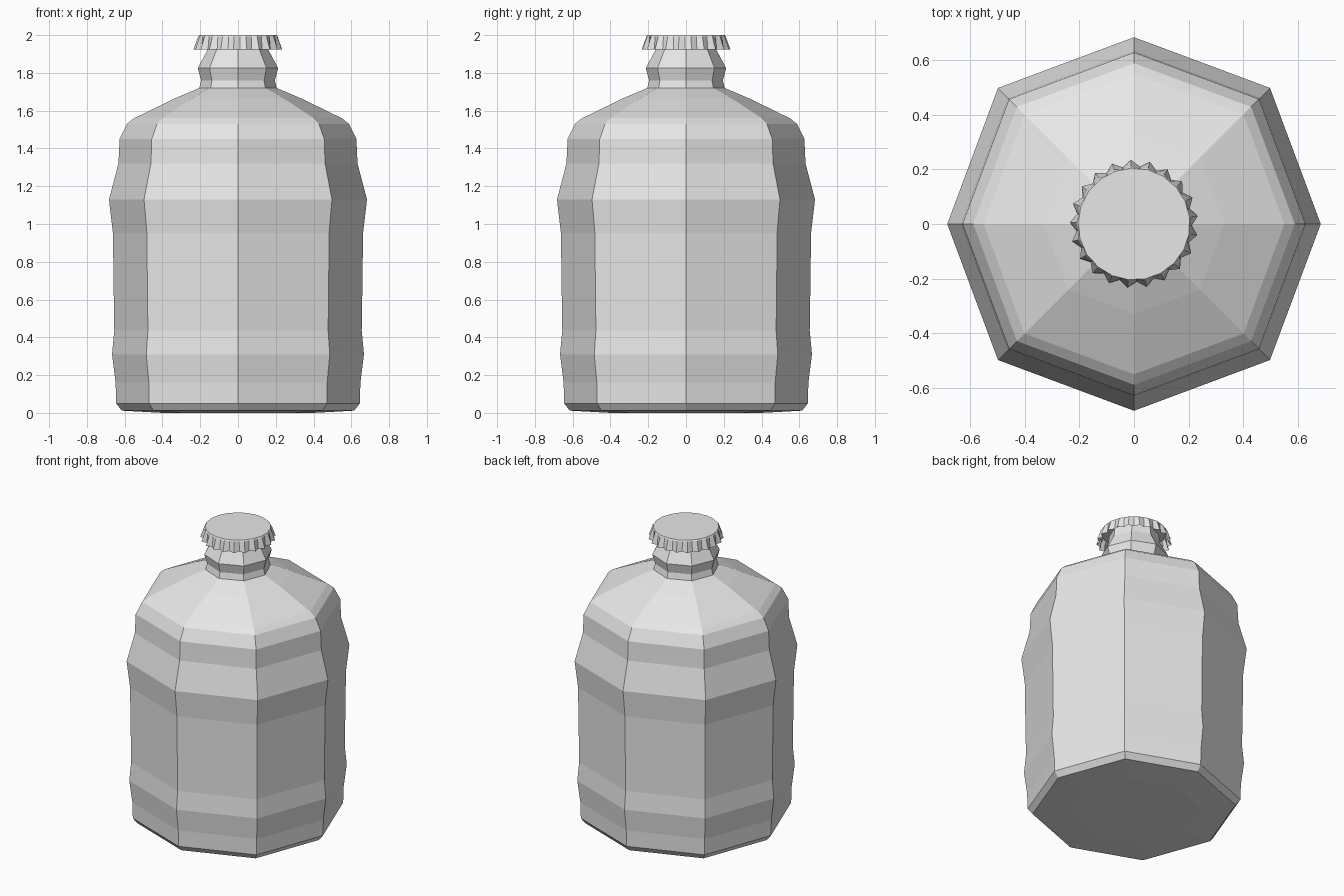
import bpy, bmesh, math

old = bpy.data.objects.get("Cube")
if old:
    bpy.data.objects.remove(old, do_unlink=True)

grey = bpy.data.materials.new("light_grey")
grey.use_nodes = True
grey.diffuse_color = (0.8, 0.8, 0.8, 1)
grey.node_tree.nodes["Principled BSDF"].inputs["Base Color"].default_value = (0.8, 0.8, 0.8, 1)


def lathe(name, profile, sides, ripple, close_bottom, phase=0.0):
    """Skin rings of (radius, z); odd corners are scaled by ripple(ring index)."""
    bm = bmesh.new()
    rings = []
    for k, (r, z) in enumerate(profile):
        ring = []
        for i in range(sides):
            a = phase + 2 * math.pi * i / sides
            s = r * (ripple(k) if i % 2 else 1)
            ring.append(bm.verts.new((s * math.cos(a), s * math.sin(a), z)))
        rings.append(ring)
    for low, high in zip(rings, rings[1:]):
        for i in range(sides):
            j = (i + 1) % sides
            bm.faces.new((low[i], low[j], high[j], high[i]))
    bm.faces.new(rings[-1])
    if close_bottom:
        bm.faces.new(rings[0][::-1])
    mesh = bpy.data.meshes.new(name)
    bm.to_mesh(mesh)
    bm.free()
    mesh.materials.append(grey)
    obj = bpy.data.objects.new(name, mesh)
    bpy.context.collection.objects.link(obj)
    return obj


# Eight-sided bottle body with a wavy wall and sloping shoulder
body = [(0.4, 0.0), (0.615, 0.012), (0.645, 0.05), (0.648, 0.16), (0.667, 0.31),
        (0.655, 0.435), (0.659, 0.7), (0.662, 0.95), (0.683, 1.13), (0.633, 1.32),
        (0.63, 1.38), (0.627, 1.45), (0.588, 1.53), (0.55, 1.56), (0.33, 1.667),
        (0.205, 1.72)]
lathe("bottle_body", body, 8, lambda k: 1.03, True)

# Neck with a raised collar, running up into the cap
neck = [(0.205, 1.72), (0.195, 1.76), (0.213, 1.825), (0.162, 1.92), (0.155, 1.98)]
lathe("bottle_neck", neck, 8, lambda k: 1.0, True)

# Crimped crown cap, open underneath, with teeth that deepen downwards
cap = [(0.235, 1.925), (0.211, 1.992), (0.205, 2.0)]
teeth = (0.9, 0.97, 0.985)
lathe("crown_cap", cap, 42, lambda k: teeth[k], False, math.pi / 2 + 0.05)
